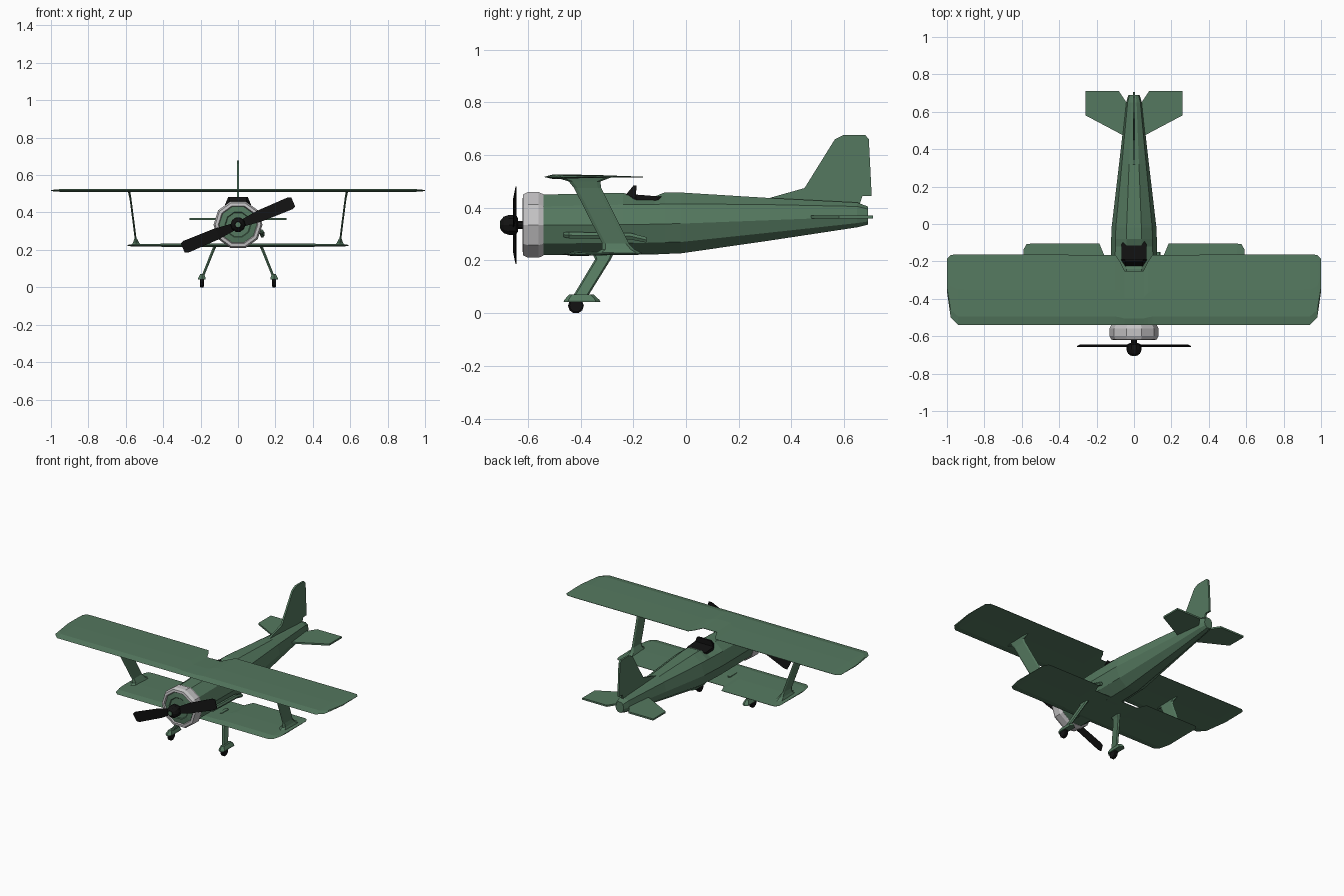
import bpy, bmesh, math

cube = bpy.data.objects.get("Cube")
if cube:
    bpy.data.objects.remove(cube, do_unlink=True)


def material(name, rgb):
    m = bpy.data.materials.new(name)
    m.use_nodes = True
    col = (*rgb, 1.0)
    m.diffuse_color = col
    bsdf = next(n for n in m.node_tree.nodes if n.type == 'BSDF_PRINCIPLED')
    bsdf.inputs["Base Color"].default_value = col
    bsdf.inputs["Roughness"].default_value = 0.7
    return m


GREEN = material("field green", (0.090, 0.190, 0.115))
GREY = material("light grey", (0.56, 0.55, 0.56))
BLACK = material("black", (0.006, 0.006, 0.006))


def loft(name, rings, mat):
    """Skin a row of equal-length closed rings and cap both ends."""
    bm = bmesh.new()
    vs = [[bm.verts.new(p) for p in ring] for ring in rings]
    n = len(vs[0])
    for a, b in zip(vs, vs[1:]):
        for i in range(n):
            j = (i + 1) % n
            bm.faces.new((a[i], a[j], b[j], b[i]))
    bm.faces.new(vs[0])
    bm.faces.new(vs[-1])
    bmesh.ops.recalc_face_normals(bm, faces=bm.faces)
    me = bpy.data.meshes.new(name)
    bm.to_mesh(me)
    bm.free()
    me.materials.append(mat)
    ob = bpy.data.objects.new(name, me)
    bpy.context.collection.objects.link(ob)
    return ob


def turned(name, profile, mat, sides=10, cz=0.335):
    """Faceted body around the y axis from (y, radius) pairs."""
    return loft(name, [[(r * math.cos(math.tau * i / sides), y,
                         cz + r * math.sin(math.tau * i / sides))
                        for i in range(sides)] for y, r in profile], mat)


def wing(name, half, z, thick):
    """Aerofoil wing from half-span stations (x, leading y, trailing y, thickness factor)."""
    stations = [(-x, a, b, t) for x, a, b, t in reversed(half)] + half
    foil = [(0, 0), (0.12, 0.5), (0.5, 0.42), (1, 0.06), (1, -0.06), (0.5, -0.2), (0.12, -0.4)]
    return loft(name, [[(x, a + (b - a) * u, z + thick * t * v) for u, v in foil]
                       for x, a, b, t in stations], GREEN)


def rect(x, z, y0, y1, t):
    """Horizontal lozenge-ended section of a strut or leg."""
    h, e = t / 2, (y1 - y0) * 0.12
    return [(x - h, y0 + e, z), (x, y0, z), (x + h, y0 + e, z),
            (x + h, y1 - e, z), (x, y1, z), (x - h, y1 - e, z)]


# Fuselage: ten-sided sections (y, half width, top, shoulder, middle, lower, bottom)
sections = [
    (-0.55, 0.120, 0.450, 0.405, 0.335, 0.265, 0.220),
    (-0.24, 0.125, 0.457, 0.412, 0.336, 0.266, 0.222),
    (-0.20, 0.125, 0.445, 0.412, 0.336, 0.266, 0.222),
    (-0.12, 0.123, 0.442, 0.413, 0.338, 0.268, 0.224),
    (-0.08, 0.122, 0.459, 0.414, 0.339, 0.269, 0.225),
    (-0.02, 0.120, 0.458, 0.415, 0.340, 0.270, 0.227),
    (0.32, 0.080, 0.437, 0.412, 0.353, 0.306, 0.276),
    (0.65, 0.042, 0.420, 0.405, 0.366, 0.342, 0.326),
    (0.69, 0.030, 0.405, 0.395, 0.366, 0.348, 0.336),
]
loft("fuselage", [[(w * k, y, z) for k, z in
                   ((0.33, t), (0.81, u), (1, m), (0.81, l), (0.33, b),
                    (-0.33, b), (-0.81, l), (-1, m), (-0.81, u), (-0.33, t))]
                  for y, w, t, u, m, l, b in sections], GREEN)

# Engine cowling with the green face set into it
turned("cowling", [(-0.54, 0.122), (-0.56, 0.131), (-0.60, 0.131), (-0.618, 0.122),
                   (-0.62, 0.106), (-0.605, 0.100)], GREY)
turned("engine_face", [(-0.60, 0.101), (-0.612, 0.101), (-0.616, 0.070), (-0.612, 0.066)], GREEN)

# Propeller
turned("propeller_shaft", [(-0.60, 0.016), (-0.66, 0.016)], BLACK)
turned("propeller_hub", [(-0.637, 0.024), (-0.645, 0.040), (-0.672, 0.040),
                         (-0.692, 0.033), (-0.704, 0.018)], BLACK)
turned("hub_cap", [(-0.70, 0.014), (-0.706, 0.014)], GREEN, 8)
ang = math.atan2(0.125, 0.3)
for side, label in ((1, "left"), (-1, "right")):
    rings = []
    for r, half in ((0.0, 0.018), (0.05, 0.022), (0.12, 0.031), (0.30, 0.034), (0.32, 0.026)):
        ring = []
        for v, d in ((half, 0.003), (half, 0.007), (-half, -0.003), (-half, -0.007)):
            ring.append((side * (r * math.cos(ang) - v * math.sin(ang)), -0.65 + d,
                         0.333 + side * (r * math.sin(ang) + v * math.cos(ang))))
        rings.append(ring)
    loft("propeller_blade_" + label, rings, BLACK)

# Wings
wing("upper_wing", [(0.05, -0.54, -0.25, 1), (0.075, -0.54, -0.20, 1), (0.10, -0.54, -0.165, 1),
                    (0.94, -0.54, -0.163, 0.9), (0.98, -0.50, -0.165, 0.6),
                    (1.00, -0.36, -0.185, 0.3)], 0.517, 0.019)
wing("lower_wing", [(0.16, -0.47, -0.165, 1), (0.185, -0.47, -0.105, 1),
                    (0.55, -0.47, -0.105, 0.9), (0.575, -0.45, -0.108, 0.6),
                    (0.59, -0.39, -0.135, 0.3)], 0.224, 0.019)

# Tail plane and fin
tail = [(0.0, 0.46), (0.06, 0.475), (0.258, 0.58), (0.258, 0.71), (0.08, 0.71), (0.04, 0.65), (0.0, 0.65)]
for side, label in ((1, "left"), (-1, "right")):
    loft("tail_plane_" + label, [[(side * x, y, z) for x, y in tail] for z in (0.359, 0.370)], GREEN)
fin = [(0.30, 0.425), (0.32, 0.438), (0.45, 0.475), (0.565, 0.66), (0.60, 0.677), (0.68, 0.677),
       (0.694, 0.66), (0.705, 0.445), (0.67, 0.445), (0.655, 0.40)]
loft("tail_fin", [[(x, y, z) for y, z in fin] for x in (-0.006, 0.006)], GREEN)

# Cockpit opening and windshield
opening = [(-0.045, -0.22), (0.045, -0.22), (0.068, -0.19), (0.068, -0.11),
           (0.045, -0.076), (-0.045, -0.076), (-0.068, -0.11), (-0.068, -0.19)]
loft("cockpit", [[(x, y, z - 0.08 * (y + 0.15)) for x, y in opening] for z in (0.425, 0.447)], BLACK)
loft("windshield", [
    [(-0.07, -0.19, 0.44), (-0.045, -0.228, 0.45), (0.045, -0.228, 0.45), (0.07, -0.19, 0.44)],
    [(-0.052, -0.188, 0.484), (-0.045, -0.200, 0.484), (0.045, -0.200, 0.484), (0.052, -0.188, 0.484)],
], BLACK)

# Exhaust pipe along one side
loft("exhaust_pipe", [[(x + r * math.cos(math.tau * i / 6), y, z + r * math.sin(math.tau * i / 6))
                       for i in range(6)] for x, y, z, r in
                      ((0.105, -0.465, 0.298, 0.010), (0.125, -0.445, 0.296, 0.014),
                       (0.128, -0.21, 0.292, 0.014), (0.130, -0.15, 0.278, 0.012))], GREEN)

# Wing struts and landing gear, one set each side
for side, label in ((1, "left"), (-1, "right")):
    loft("wing_strut_" + label, [rect(side * x, z, a, b, t) for x, z, a, b, t in
                                 ((0.545, 0.228, -0.345, -0.165, 0.045),
                                  (0.545, 0.242, -0.320, -0.195, 0.030),
                                  (0.548, 0.265, -0.318, -0.217, 0.010),
                                  (0.575, 0.475, -0.425, -0.322, 0.010),
                                  (0.580, 0.500, -0.445, -0.325, 0.012),
                                  (0.582, 0.515, -0.495, -0.285, 0.016))], GREEN)
    loft("gear_leg_" + label, [rect(side * x, z, a, b, t) for x, z, a, b, t in
                               ((0.115, 0.235, -0.36, -0.27, 0.022),
                                (0.130, 0.205, -0.345, -0.285, 0.016),
                                (0.188, 0.060, -0.432, -0.375, 0.014))], GREEN)
    loft("wheel_cover_" + label, [rect(side * x, z, a, b, t) for x, z, a, b, t in
                                  ((0.193, 0.042, -0.465, -0.325, 0.040),
                                   (0.193, 0.050, -0.462, -0.328, 0.040),
                                   (0.191, 0.070, -0.445, -0.350, 0.022))], GREEN)
    loft("wheel_" + label, [[(side * x, -0.418 + r * math.sin(math.tau * (i + 0.5) / 10),
                              0.0285 + r * math.cos(math.tau * (i + 0.5) / 10)) for i in range(10)]
                            for x, r in ((0.182, 0.024), (0.186, 0.030), (0.200, 0.030), (0.204, 0.024))], BLACK)
